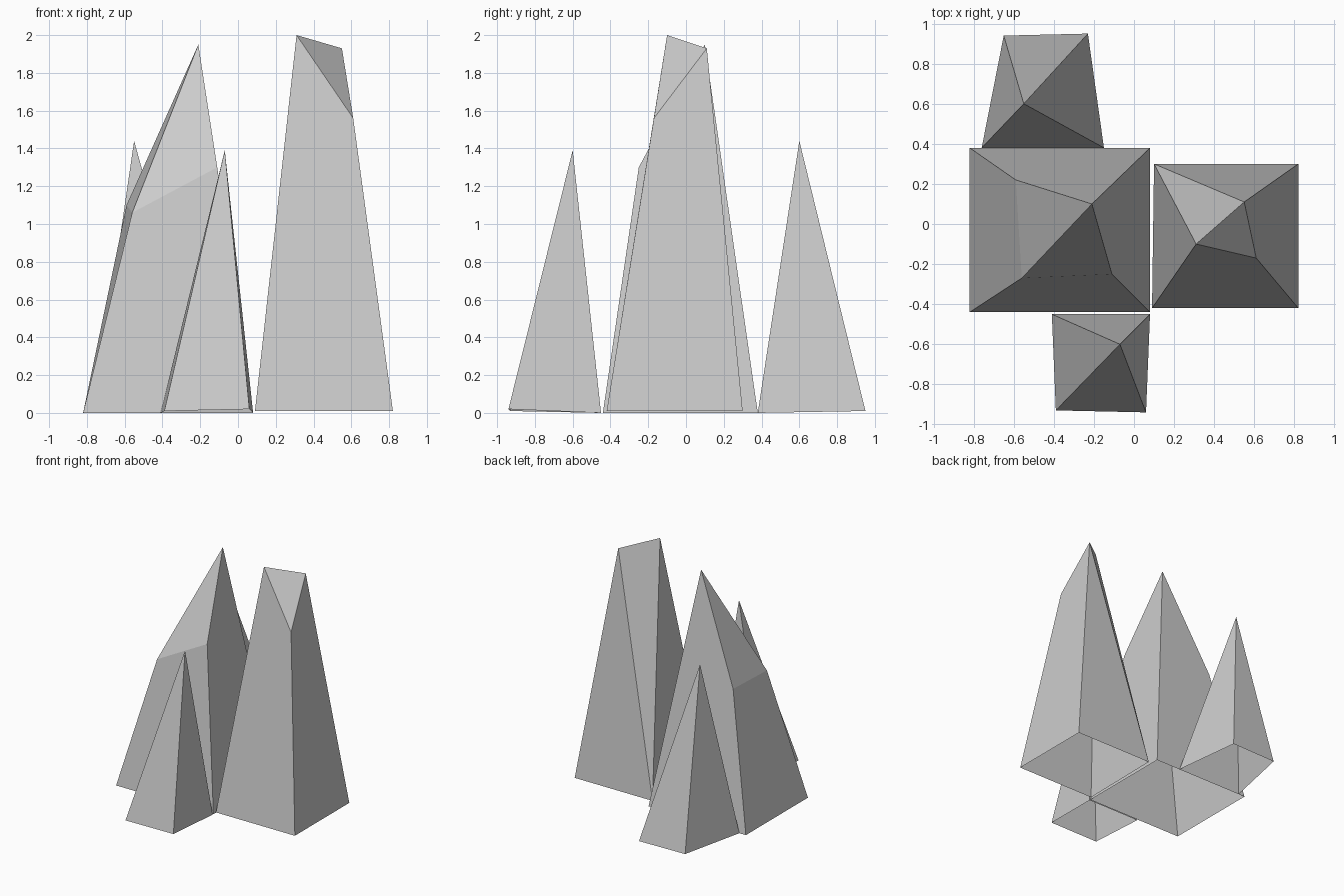
import bpy

cube = bpy.data.objects.get("Cube")
if cube:
    bpy.data.objects.remove(cube, do_unlink=True)

# One flat stone colour
stone = bpy.data.materials.new("grey_stone")
stone.use_nodes = True
colour = (0.6, 0.6, 0.6, 1)
stone.diffuse_color = colour
stone.node_tree.nodes["Principled BSDF"].inputs["Base Color"].default_value = colour


def crystal(name, points, faces):
    """Open-bottomed shard; points maps a letter to a corner, faces are letter strings."""
    keys = list(points)
    mesh = bpy.data.meshes.new(name)
    mesh.from_pydata(list(points.values()), [],
                     [[keys.index(k) for k in f] for f in faces.split()])
    mesh.materials.append(stone)
    obj = bpy.data.objects.new(name, mesh)
    bpy.context.collection.objects.link(obj)


# Base corners run a b c d: front-left, front-right, back-right, back-left as seen from the front.
# Large shard with a slanted, broken shoulder
crystal("large_crystal", {
    "a": (-0.82, -0.44, 0), "b": (0.08, -0.44, 0), "c": (0.08, 0.38, 0), "d": (-0.82, 0.38, 0),
    "p": (-0.21, 0.10, 1.95), "q": (-0.56, -0.27, 1.06),
    "r": (-0.11, -0.25, 1.30), "s": (-0.59, 0.22, 1.10),
}, "abrq qrp bcpr cdsp daqs sqp")

# Tall shard with a chipped tip
crystal("tall_crystal", {
    "a": (0.09, -0.42, 0.01), "b": (0.82, -0.42, 0.01), "c": (0.82, 0.30, 0.01), "d": (0.10, 0.30, 0.01),
    "p": (0.31, -0.10, 2.0), "q": (0.61, -0.17, 1.56), "r": (0.55, 0.11, 1.93),
}, "abqp bcrq cdr drp dap pqr")

# Two small four-sided spikes
spike = "abp bcp cdp dap"
crystal("front_small_crystal", {
    "a": (-0.39, -0.93, 0.01), "b": (0.06, -0.94, 0.02), "c": (0.08, -0.45, 0), "d": (-0.41, -0.45, 0),
    "p": (-0.07, -0.60, 1.39),
}, spike)
crystal("back_small_crystal", {
    "a": (-0.76, 0.38, 0), "b": (-0.15, 0.38, 0), "c": (-0.23, 0.95, 0.01), "d": (-0.65, 0.94, 0.01),
    "p": (-0.55, 0.60, 1.44),
}, spike)
